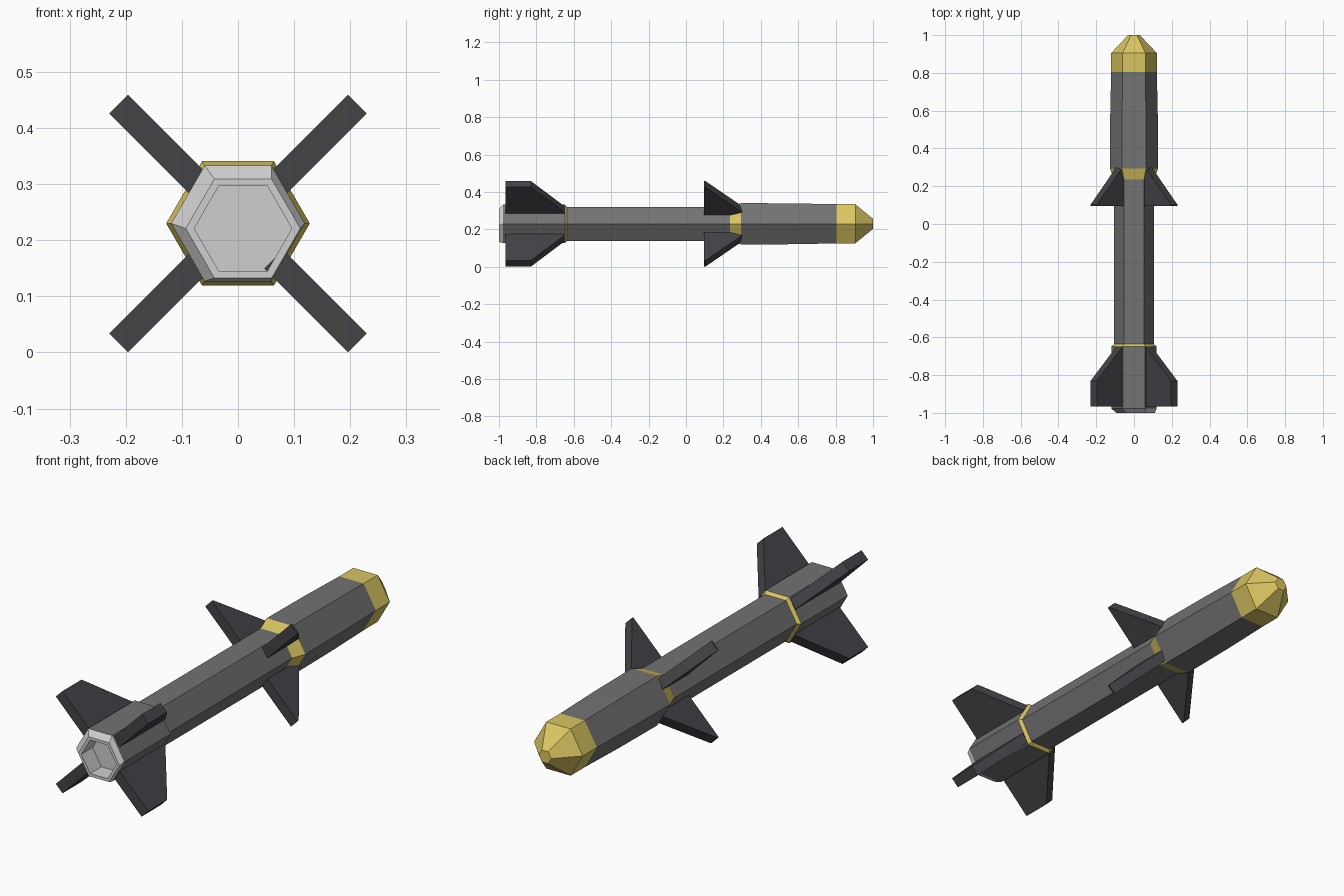
import bpy, bmesh, math

if "Cube" in bpy.data.objects:
    bpy.data.objects.remove(bpy.data.objects["Cube"])

CZ = 0.23  # height of the missile axis


def material(name, rgb):
    m = bpy.data.materials.new(name)
    m.diffuse_color = (*rgb, 1)
    m.use_nodes = True
    m.node_tree.nodes["Principled BSDF"].inputs["Base Color"].default_value = m.diffuse_color
    return m


GREY = material("body grey", (0.17, 0.17, 0.17))
YELLOW = material("yellow", (0.70, 0.56, 0.12))
DARK = material("dark fin grey", (0.056, 0.054, 0.062))
LIGHT = material("light nozzle grey", (0.62, 0.62, 0.62))


def finish(name, bm, mat):
    bmesh.ops.recalc_face_normals(bm, faces=bm.faces)
    me = bpy.data.meshes.new(name)
    bm.to_mesh(me)
    bm.free()
    me.materials.append(mat)
    ob = bpy.data.objects.new(name, me)
    bpy.context.collection.objects.link(ob)
    return ob


def hex_loft(name, mat, rings, cap_end=False):
    """Six-sided tube through rings of (y, radius, x shift, z shift)."""
    bm = bmesh.new()
    loops = []
    for y, r, dx, dz in rings:
        loops.append([bm.verts.new((dx + r * math.cos(i * math.pi / 3), y,
                                    CZ + dz + r * math.sin(i * math.pi / 3)))
                      for i in range(6)])
    for a, b in zip(loops, loops[1:]):
        for i in range(6):
            j = (i + 1) % 6
            bm.faces.new((a[i], a[j], b[j], b[i]))
    if cap_end:
        bm.faces.new(loops[-1])
    return finish(name, bm, mat)


def straight(*pairs):
    return [(y, r, 0, 0) for y, r in pairs]


# Fuselage, from tail to nose
hex_loft("tail_section", GREY, straight((-0.978, 0.119), (-0.648, 0.119)))
hex_loft("tail_collar", YELLOW, straight((-0.648, 0.119), (-0.635, 0.105)))
hex_loft("rear_body", GREY, straight((-0.635, 0.105), (0.235, 0.105)))
hex_loft("middle_collar", YELLOW, straight((0.235, 0.105), (0.295, 0.128)))
hex_loft("front_body", GREY, straight((0.295, 0.128), (0.57, 0.126), (0.805, 0.121)))
hex_loft("nose", YELLOW, straight((0.805, 0.121), (0.905, 0.121), (1.0, 0.031)), True)

# Nozzle: slightly offset rim with a recessed opening
hex_loft("nozzle", LIGHT, [(-0.978, 0.119, 0, 0), (-1.0, 0.102, 0.009, -0.009),
                           (-1.0, 0.087, 0.009, -0.009), (-0.92, 0.087, 0.009, -0.009)], True)


def fin(name, outline, angle, half=0.0235):
    """Flat fin from an outline of (y, distance from axis), turned about the axis."""
    c, s = math.cos(angle), math.sin(angle)
    bm = bmesh.new()
    sides = [[bm.verts.new((r * c - t * s, y, CZ + r * s + t * c)) for y, r in outline]
             for t in (-half, half)]
    n = len(outline)
    bm.faces.new(sides[0])
    bm.faces.new(sides[1])
    for i in range(n):
        j = (i + 1) % n
        bm.faces.new((sides[0][i], sides[0][j], sides[1][j], sides[1][i]))
    finish(name, bm, DARK)


# Four tail fins and four middle fins, in an X layout
TAIL = [(-0.965, 0.09), (-0.965, 0.301), (-0.83, 0.301), (-0.648, 0.108), (-0.648, 0.09)]
MID = [(0.095, 0.09), (0.095, 0.301), (0.103, 0.301), (0.30, 0.11), (0.30, 0.09)]
for k, side in enumerate(("upper_right", "upper_left", "lower_left", "lower_right")):
    a = math.pi / 4 + k * math.pi / 2
    fin("tail_fin_" + side, TAIL, a)
    fin("middle_fin_" + side, MID, a)
